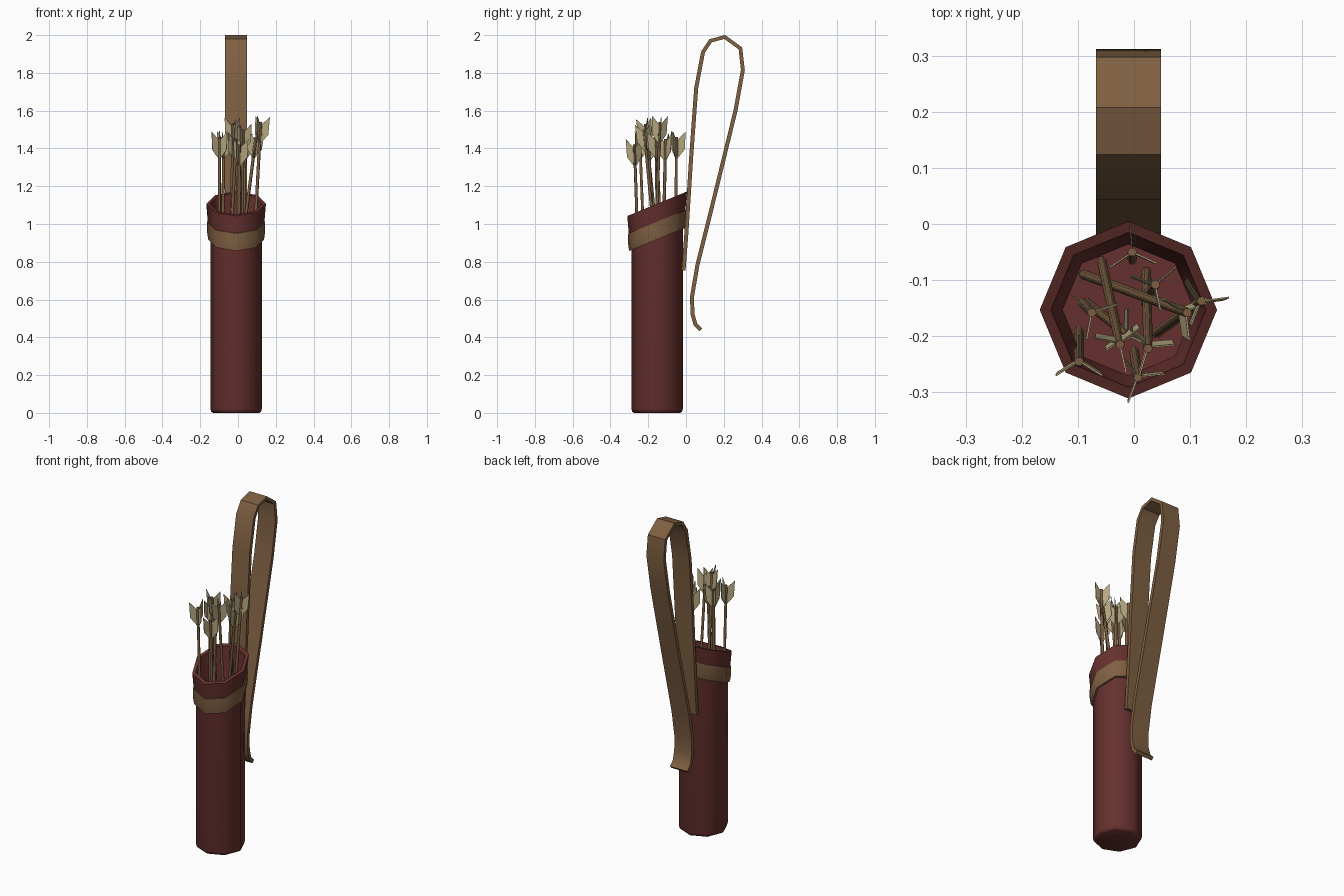
import bpy, math
from mathutils import Vector, Matrix

if "Cube" in bpy.data.objects:
    bpy.data.objects.remove(bpy.data.objects["Cube"])


def material(name, rgb):
    m = bpy.data.materials.new(name)
    m.diffuse_color = (*rgb, 1)
    m.use_nodes = True
    m.node_tree.nodes["Principled BSDF"].inputs["Base Color"].default_value = m.diffuse_color
    return m


RED = material("red_leather", (0.13, 0.03, 0.027))
TAN = material("tan_leather", (0.21, 0.115, 0.055))
WOOD = material("shaft_wood", (0.20, 0.115, 0.055))
FEATHER = material("feather", (0.47, 0.40, 0.22))

CX, CY, SLOPE, SIDES = -0.01, -0.153, 0.41, 8


def make(name, verts, faces, mat, smooth=None):
    me = bpy.data.meshes.new(name)
    me.from_pydata([tuple(v) for v in verts], [], faces)
    me.materials.append(mat)
    ob = bpy.data.objects.new(name, me)
    bpy.context.collection.objects.link(ob)
    if smooth:
        bpy.ops.object.select_all(action='DESELECT')
        ob.select_set(True)
        bpy.context.view_layer.objects.active = ob
        bpy.ops.object.shade_smooth_by_angle(angle=math.radians(smooth))
    return ob


def lathe(name, rings, mat, closed=False):
    """Octagonal rings (radius, z, tilted 0/1), capped or joined into a loop."""
    verts, faces, n = [], [], len(rings)
    for r, z, tilt in rings:
        for i in range(SIDES):
            a = math.tau * i / SIDES
            y = r * math.sin(a)
            verts.append((CX + r * math.cos(a), CY + y, z + tilt * SLOPE * y))
    for k in range(n if closed else n - 1):
        for i in range(SIDES):
            j, m = (i + 1) % SIDES, (k + 1) % n
            faces.append((k * SIDES + i, k * SIDES + j, m * SIDES + j, m * SIDES + i))
    if not closed:
        faces.append(tuple(reversed(range(SIDES))))
        faces.append(tuple((n - 1) * SIDES + i for i in range(SIDES)))
    return make(name, verts, faces, mat, 50)


# Hollow body with slanted, flared mouth
lathe("quiver_body", [
    (0.122, 0, 0), (0.132, 0.006, 0), (0.136, 0.022, 0), (0.136, 0.92, 1),
    (0.148, 0.99, 1), (0.158, 1.107, 1), (0.138, 1.107, 1),
    (0.128, 0.98, 1), (0.117, 0.92, 1), (0.117, 0.02, 0)], RED)

# Slanted band round the collar
lathe("collar_band", [
    (0.132, 0.918, 1), (0.148, 0.918, 1), (0.154, 0.96, 1),
    (0.154, 1.012, 1), (0.135, 1.012, 1)], TAN, closed=True)

# Shoulder strap: side path (y, z) thickened and given width
path = [Vector(p) for p in [
    (-0.013, 0.755), (0.002, 0.95), (0.027, 1.35), (0.054, 1.72), (0.09, 1.91),
    (0.13, 1.97), (0.205, 1.99), (0.288, 1.93), (0.301, 1.815), (0.262, 1.6),
    (0.152, 1.15), (0.06, 0.78), (0.032, 0.615), (0.034, 0.525),
    (0.05, 0.468), (0.078, 0.44)]]
sv, sf = [], []
for i, p in enumerate(path):
    d = (path[min(i + 1, len(path) - 1)] - path[max(i - 1, 0)]).normalized()
    nrm = Vector((-d.y, d.x)) * 0.0105
    for x, s in ((-0.068, 1), (0.048, 1), (0.048, -1), (-0.068, -1)):
        q = p + nrm * s
        sv.append((x, q.x, q.y))
    if i:
        b = 4 * (i - 1)
        sf += [(b + k, b + (k + 1) % 4, b + 4 + (k + 1) % 4, b + 4 + k) for k in range(4)]
e = len(sv) - 4
sf += [(3, 2, 1, 0), (e, e + 1, e + 2, e + 3)]
make("shoulder_strap", sv, sf, TAN, 40)


# Arrows: tapered-end shaft with three swept feathers
def arrow(idx, top, foot, spin):
    top, foot = Vector(top), Vector((*foot, 0.025))
    axis = top - foot
    length = axis.length
    mat = Matrix.Translation(top) @ axis.to_track_quat('Z', 'Y').to_matrix().to_4x4()
    r, n = 0.0085, 6
    v = [mat @ Vector((r * math.cos(math.tau * i / n), r * math.sin(math.tau * i / n), z))
         for z in (-length, 0) for i in range(n)]
    f = [(i, (i + 1) % n, n + (i + 1) % n, n + i) for i in range(n)]
    f += [tuple(reversed(range(n))), tuple(range(n, 2 * n))]
    make(f"arrow_shaft_{idx}", v, f, WOOD, 65)
    fv, ff = [], []
    outline = [(0.005, -0.115), (0.044, -0.065), (0.048, 0.03), (0.005, -0.015)]
    for k in range(3):
        a = math.radians(spin + 120 * k)
        out = Vector((math.cos(a), math.sin(a), 0))
        side = Vector((-math.sin(a), math.cos(a), 0)) * 0.0015
        b = len(fv)
        for s in (-1, 1):
            fv += [mat @ (out * u + Vector((0, 0, w)) + side * s) for u, w in outline]
        ff += [(b, b + 1, b + 2, b + 3), (b + 7, b + 6, b + 5, b + 4)]
        ff += [(b + i, b + 4 + i, b + 4 + (i + 1) % 4, b + (i + 1) % 4) for i in range(4)]
    make(f"arrow_feathers_{idx}", fv, ff, FEATHER)


arrows = [
    ((-0.003, -0.050, 1.46), (-0.003, -0.065), 35),
    ((0.038, -0.108, 1.45), (0.020, -0.140), 10),
    ((0.120, -0.137, 1.54), (0.040, -0.195), 0),
    ((0.095, -0.158, 1.46), (-0.090, -0.090), 80),
    ((-0.075, -0.158, 1.46), (-0.092, -0.140), 95),
    ((-0.010, -0.198, 1.45), (-0.085, -0.140), 40),
    ((-0.025, -0.215, 1.53), (-0.058, -0.065), 30),
    ((0.025, -0.222, 1.50), (0.022, -0.085), 10),
    ((0.007, -0.273, 1.42), (0.000, -0.225), 0),
    ((-0.098, -0.245, 1.46), (-0.098, -0.190), 90),
]
for i, (top, foot, spin) in enumerate(arrows, 1):
    arrow(i, top, foot, spin)
